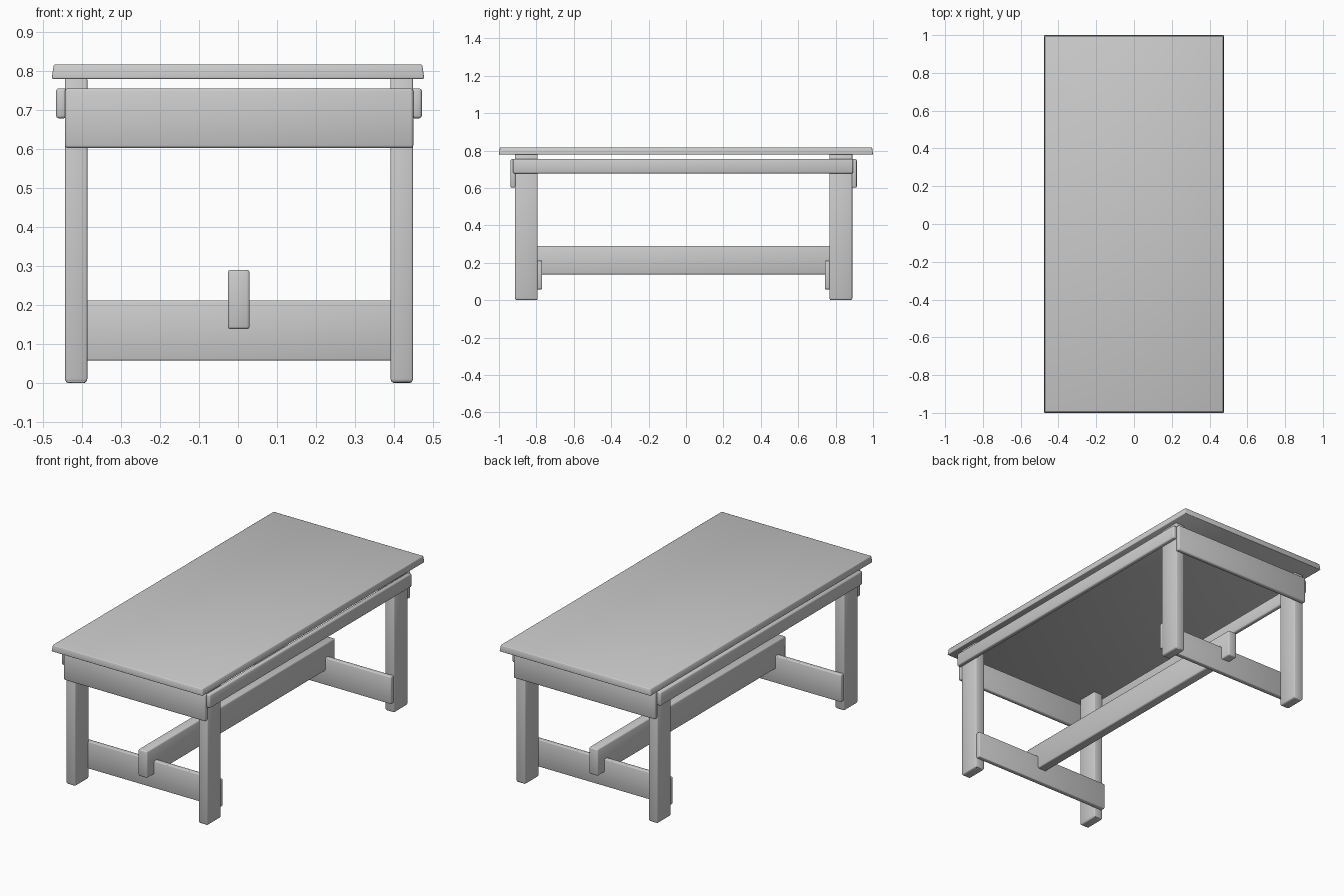
import bpy, bmesh

if "Cube" in bpy.data.objects:
    bpy.data.objects.remove(bpy.data.objects["Cube"])


def board(name, x, y, z, bevel=0.006, taper=0.0, foot=0.0):
    """Softened box between (min, max) pairs; optional narrowing of top or foot."""
    bm = bmesh.new()
    bmesh.ops.create_cube(bm, size=1)
    for v in bm.verts:
        up = v.co.z > 0
        for i, (lo, hi) in enumerate((x, y, z)):
            v.co[i] = hi if v.co[i] > 0 else lo
        inset = taper if up else 0.0
        v.co.x += -inset if v.co.x > sum(x) / 2 else inset
        v.co.y += -inset if v.co.y > sum(y) / 2 else inset
    if foot:
        # chamfered foot
        low = [e for e in bm.edges if all(v.co.z < z[0] + 1e-4 for v in e.verts)]
        bmesh.ops.bevel(bm, geom=low, offset=foot, segments=1, affect='EDGES')
    mesh = bpy.data.meshes.new(name)
    bm.to_mesh(mesh)
    bm.free()
    obj = bpy.data.objects.new(name, mesh)
    bpy.context.collection.objects.link(obj)
    for p in mesh.polygons:
        p.use_smooth = True
    mod = obj.modifiers.new("soft_edges", 'BEVEL')
    mod.width = bevel
    mod.segments = 2
    mod.limit_method = 'ANGLE'
    return obj


# table top
board("table_top", (-0.477, 0.477), (-1.0, 1.0), (0.779, 0.816), 0.004, taper=0.005)

# four legs
for side, x in (("left", (-0.443, -0.386)), ("right", (0.391, 0.448))):
    for end, y in (("front", (-0.914, -0.793)), ("back", (0.767, 0.889))):
        board(f"{end}_{side}_leg", x, y, (0.0, 0.782), 0.007, foot=0.006)

# end aprons on the outer faces of the legs
board("front_apron", (-0.443, 0.449), (-0.938, -0.911), (0.602, 0.755), 0.007)
board("back_apron", (-0.443, 0.449), (0.886, 0.913), (0.602, 0.755), 0.007)

# long side aprons
board("left_apron", (-0.466, -0.439), (-0.925, 0.893), (0.678, 0.755), 0.007)
board("right_apron", (0.444, 0.471), (-0.925, 0.893), (0.678, 0.755), 0.007)

# end stretchers on the inner faces of the legs
board("front_stretcher", (-0.438, 0.443), (-0.797, -0.769), (0.058, 0.212), 0.004)
board("back_stretcher", (-0.438, 0.443), (0.743, 0.771), (0.058, 0.212), 0.004)

# long centre beam passing through both stretchers
board("centre_beam", (-0.026, 0.030), (-0.862, 0.832), (0.138, 0.290), 0.007)
